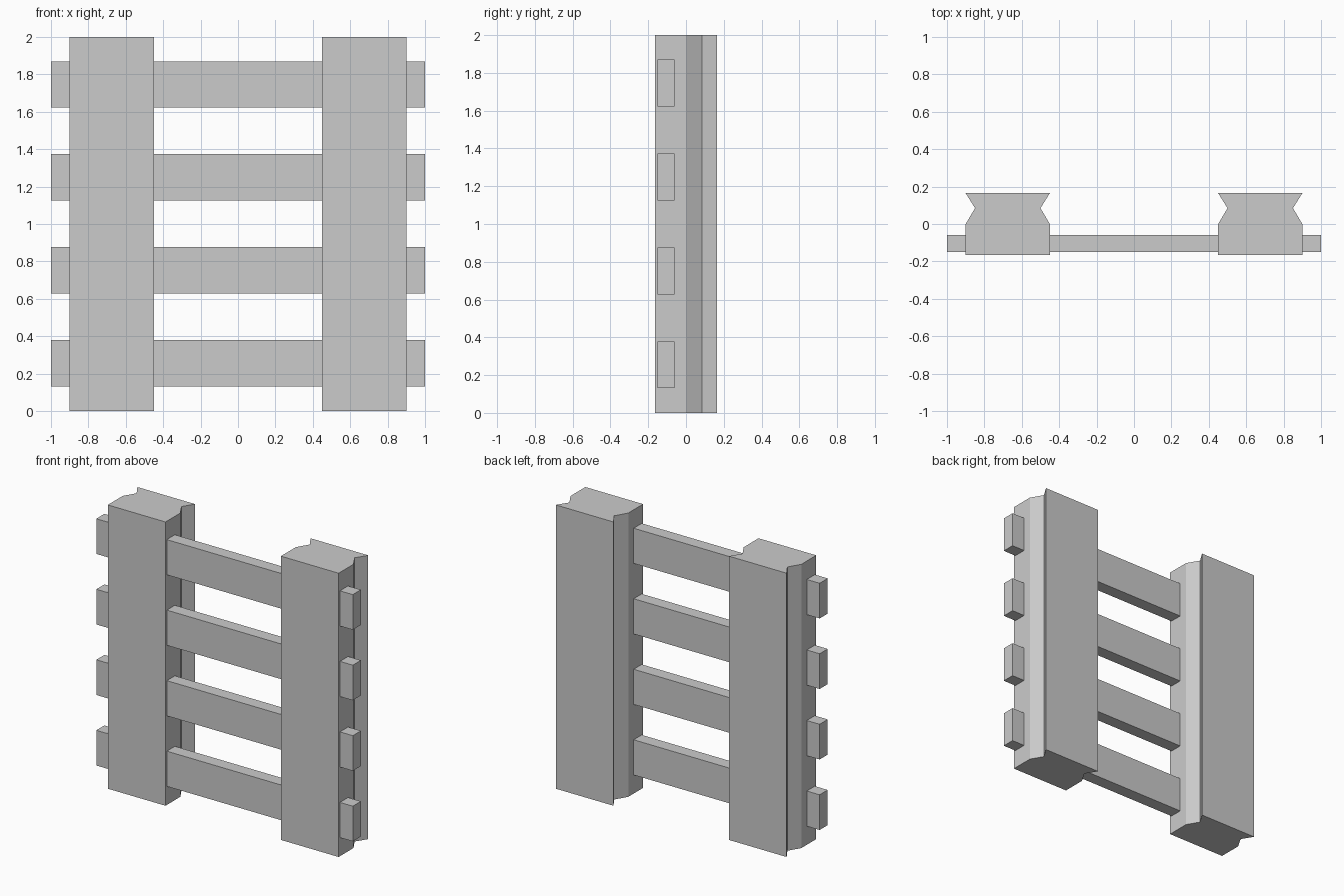
import bpy
import bmesh

if "Cube" in bpy.data.objects:
    bpy.data.objects.remove(bpy.data.objects["Cube"])


def prism(name, outline, z0, z1):
    """Closed upright prism from a counter-clockwise XY outline."""
    bm = bmesh.new()
    base = bm.faces.new([bm.verts.new((x, y, z0)) for x, y in outline])
    top = bmesh.ops.extrude_face_region(bm, geom=[base], use_keep_orig=True)["geom"]
    verts = [v for v in top if isinstance(v, bmesh.types.BMVert)]
    bmesh.ops.translate(bm, vec=(0, 0, z1 - z0), verts=verts)
    bmesh.ops.recalc_face_normals(bm, faces=bm.faces)
    mesh = bpy.data.meshes.new(name)
    bm.to_mesh(mesh)
    bm.free()
    obj = bpy.data.objects.new(name, mesh)
    bpy.context.collection.objects.link(obj)
    return obj


# Upright posts: plain front half, V-groove along each side of the back half
HALF_W, DEPTH, GROOVE = 0.225, 0.165, 0.05
right_side = [(HALF_W, -DEPTH), (HALF_W, 0), (HALF_W - GROOVE, 0.085), (HALF_W, DEPTH)]
profile = right_side + [(-x, y) for x, y in reversed(right_side)]
for side, cx in (("left", -0.675), ("right", 0.675)):
    prism(f"{side}_post", [(cx + x, y) for x, y in profile], 0, 2)

# Rungs: flat bars running through both posts
bar = [(-1, -0.15), (1, -0.15), (1, -0.06), (-1, -0.06)]
for i in range(4):
    zc = 0.255 + i * 0.497
    prism(f"rung_{i + 1}", bar, zc - 0.124, zc + 0.124)
